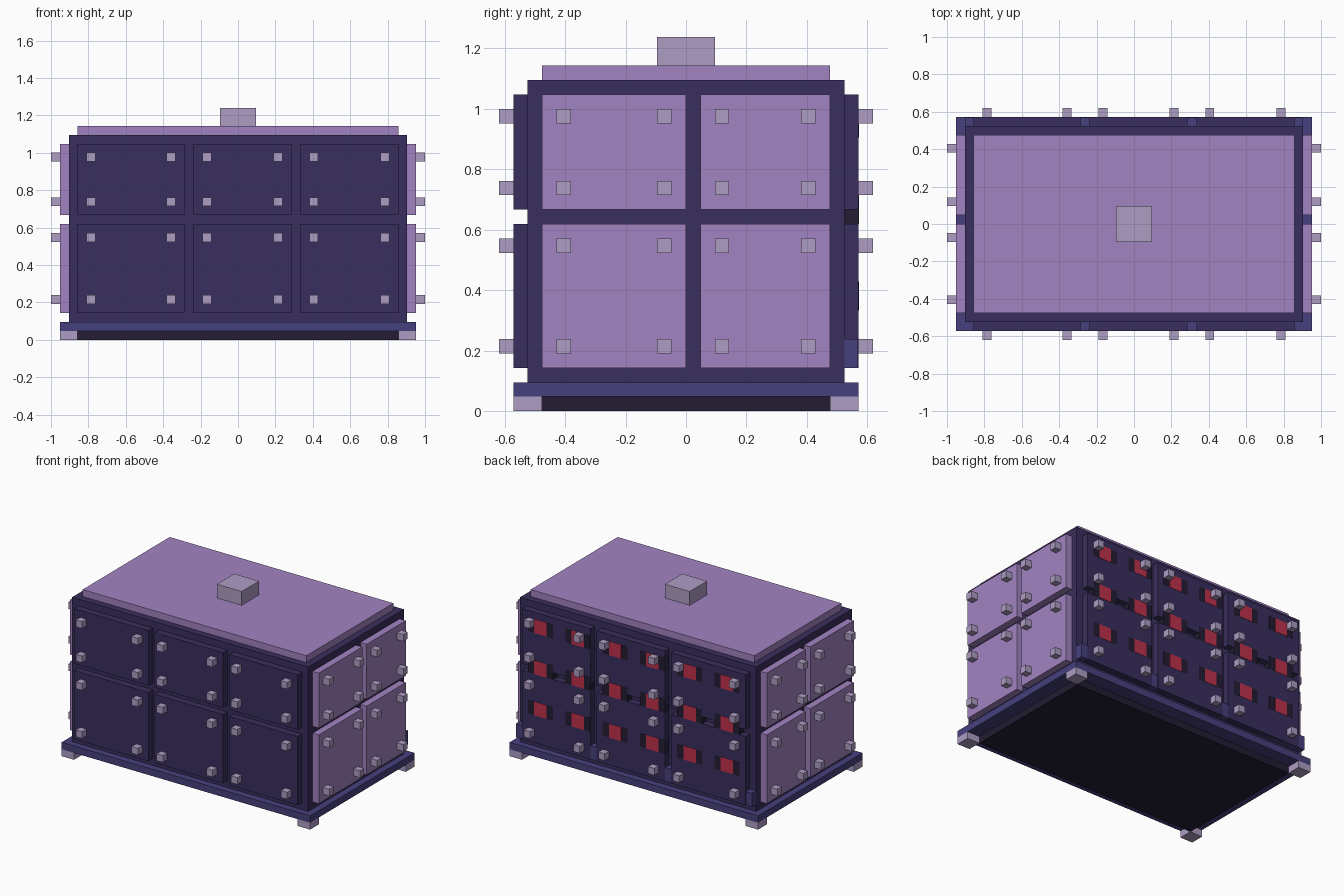
import bpy, bmesh
from mathutils import Color, Matrix, Vector

if "Cube" in bpy.data.objects:
    bpy.data.objects.remove(bpy.data.objects["Cube"])

U = 2 / 42  # grid step: the model is 42 steps long


def material(name, r, g, b):
    m = bpy.data.materials.new(name)
    c = Color((r / 255, g / 255, b / 255)).from_srgb_to_scene_linear()
    m.diffuse_color = (c.r, c.g, c.b, 1)
    m.use_nodes = True
    m.node_tree.nodes["Principled BSDF"].inputs["Base Color"].default_value = m.diffuse_color
    return m


DARK = material("dark_violet", 57, 46, 93)
LILAC = material("lilac", 162, 131, 193)
PALE = material("pale_lilac", 174, 157, 196)
BLUE = material("indigo", 70, 64, 125)
BLACK = material("near_black", 35, 28, 50)
RED = material("red", 190, 48, 76)


def boxes(name, mat, spans, mirror=(False, False)):
    """One object from boxes given as (x0, x1, y0, y1, z0, z1) in grid steps."""
    bm = bmesh.new()
    for x0, x1, y0, y1, z0, z1 in spans:
        size = Vector((x1 - x0, y1 - y0, z1 - z0)) * U
        mid = Vector((x0 + x1, y0 + y1, z0 + z1)) * U / 2
        bmesh.ops.create_cube(bm, size=1, matrix=Matrix.Translation(mid) @ Matrix.Diagonal(size).to_4x4())
    me = bpy.data.meshes.new(name)
    bm.to_mesh(me)
    bm.free()
    me.materials.append(mat)
    ob = bpy.data.objects.new(name, me)
    bpy.context.collection.objects.link(ob)
    if any(mirror):
        mod = ob.modifiers.new("Mirror", 'MIRROR')
        mod.use_axis = (mirror[0], mirror[1], False)
        mod.use_mirror_merge = False
    return ob


# Base: underside block, plinth and corner feet
boxes("underside", BLACK, [(-18, 18, -10, 10, 0, 1)])
boxes("plinth", BLUE, [(-20, 20, -12, 12, 1, 2)])
boxes("corner_feet", PALE, [(18, 20, 10, 12, 0, 1)], (True, True))

# Body, lid and lid knob
boxes("body", DARK, [(-19, 19, -11, 11, 2, 23)])
boxes("lid", LILAC, [(-18, 18, -10, 10, 23, 24)])
boxes("lid_knob", PALE, [(-2, 2, -2, 2, 24, 26)])

# Panel layout shared by opposite walls
rows = [(3, 13), (14, 22)]
long_cols = [(-18, -6), (-5, 6), (7, 18)]
end_cols = [(-10, 0), (1, 10)]


def stud_starts(a, b):
    return (a + 1, b - 2)


# Front and back panels with a stud near each corner
boxes("long_wall_panels", DARK,
      [(a, b, -12, -11, c, d) for a, b in long_cols for c, d in rows], (False, True))
boxes("long_wall_studs", PALE,
      [(x, x + 1, -13, -12, z, z + 1) for col in long_cols for row in rows
       for x in stud_starts(*col) for z in stud_starts(*row)], (False, True))

# Left and right panels with studs
boxes("end_wall_panels", LILAC,
      [(19, 20, a, b, c, d) for a, b in end_cols for c, d in rows], (True, False))
boxes("end_wall_studs", PALE,
      [(20, 21, y, y + 1, z, z + 1) for col in end_cols for row in rows
       for y in stud_starts(*col) for z in stud_starts(*row)], (True, False))

# Back wall: low skirting strip and a grid of slots with red lights
boxes("back_skirting", BLUE, [(-19, 19, 11, 11.97, 3, 5)])
cells = [(x, z) for x in range(-15, 16, 6) for z in (8, 14, 20)]
boxes("back_slots", BLACK, [(x - 2, x + 2, 11, 12.02, z - 1, z + 1) for x, z in cells])
boxes("back_lights", RED, [(x - 1, x + 1, 11, 12.04, z - 1, z + 1) for x, z in cells])
